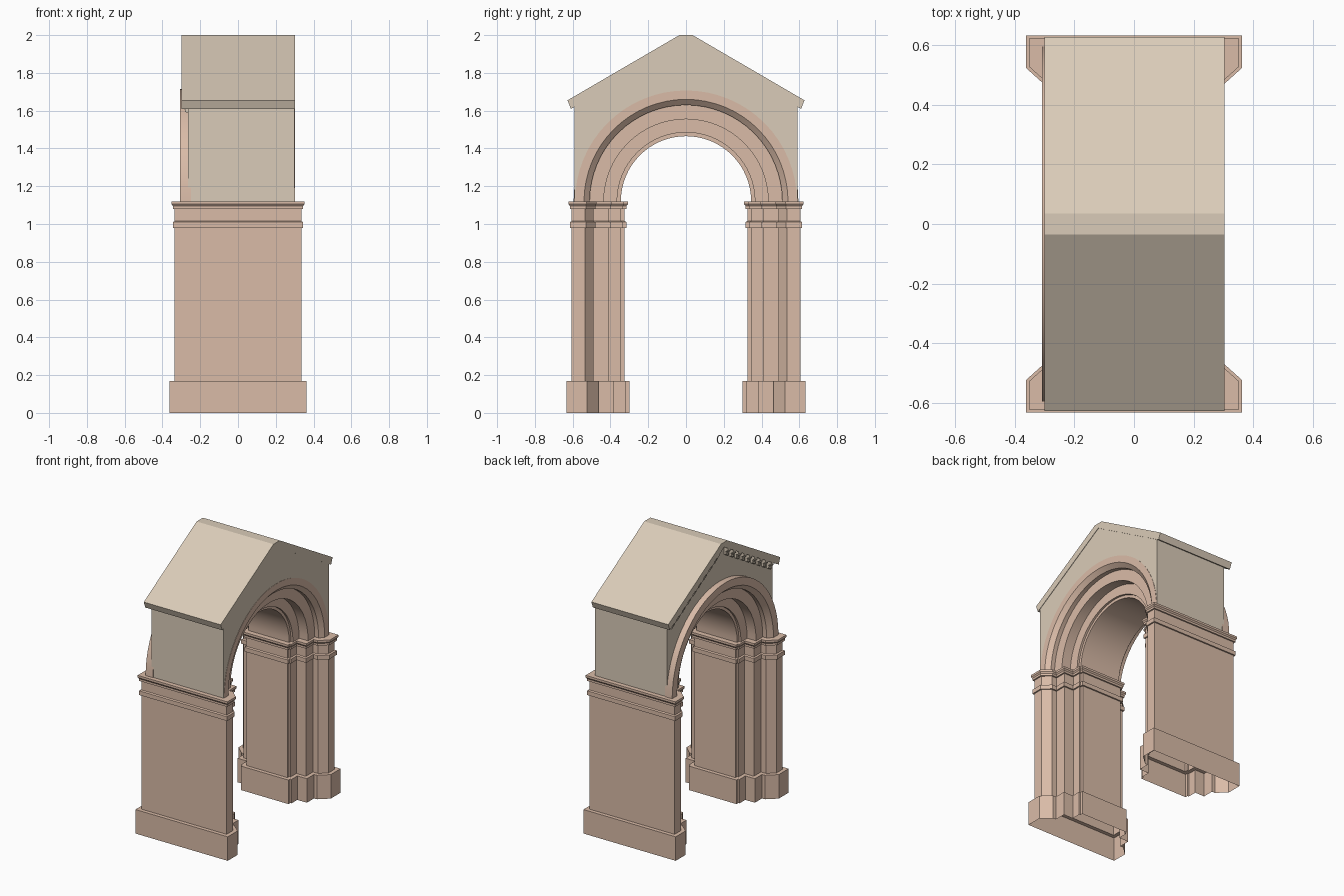
import bpy, bmesh, math
from mathutils import Vector

if "Cube" in bpy.data.objects:
    bpy.data.objects.remove(bpy.data.objects["Cube"])

SPRING = 1.12   # height where the arch starts


def material(name, col):
    m = bpy.data.materials.new(name)
    m.diffuse_color = (*col, 1)
    m.use_nodes = True
    m.node_tree.nodes["Principled BSDF"].inputs["Base Color"].default_value = m.diffuse_color
    return m


STONE = material("pink_stone", (0.70, 0.50, 0.39))
PLASTER = material("pale_plaster", (0.70, 0.60, 0.48))


def finish(name, bm, mat):
    bmesh.ops.recalc_face_normals(bm, faces=bm.faces)
    me = bpy.data.meshes.new(name)
    bm.to_mesh(me)
    bm.free()
    me.materials.append(mat)
    ob = bpy.data.objects.new(name, me)
    bpy.context.collection.objects.link(ob)
    return ob


def loft(bm, rings, closed=True):
    """Skin a list of equally long point rings; returns the vertex rings."""
    vs = [[bm.verts.new(p) for p in r] for r in rings]
    n = len(rings[0])
    for a, b in zip(vs, vs[1:]):
        for i in range(n if closed else n - 1):
            j = (i + 1) % n
            bm.faces.new((a[i], a[j], b[j], b[i]))
    return vs


def prism_x(bm, outline, x0, x1):
    """Extrude a (y, z) outline between two x positions."""
    a, b = loft(bm, [[(x, y, z) for y, z in outline] for x in (x0, x1)])
    bm.faces.new(a)
    bm.faces.new(b)


def mirror_y(ob):
    m = ob.modifiers.new("mirror", 'MIRROR')
    m.use_axis = (False, True, False)


# Piers: stepped plan, offset outwards for plinth, band and impost
half = [(.335, .605), (.335, .535), (.285, .49), (.245, .49), (.245, .41),
        (.17, .41), (.17, .345), (.16, .345), (.16, .325)]
plan = [Vector(p) for p in half + [(-x, y) for x, y in reversed(half)]]


def offset(d):
    out = []
    for i, p in enumerate(plan):
        e1 = (p - plan[i - 1]).normalized()
        e2 = (plan[(i + 1) % len(plan)] - p).normalized()
        n1, n2 = Vector((-e1.y, e1.x)), Vector((-e2.y, e2.x))
        out.append(p + d * (n1 + n2) / (1 + n1.dot(n2)))
    return out


levels = [(.027, 0), (.027, .17), (0, .17), (0, .98), (.01, .98), (.01, 1.01),
          (0, 1.015), (0, 1.08), (.01, 1.08), (.01, 1.095), (.017, 1.105), (.017, SPRING)]
bm = bmesh.new()
rings = loft(bm, [[(p.x, p.y, z) for p in offset(d)] for d, z in levels])
bm.faces.new(rings[-1])
mirror_y(finish("stepped_pier", bm, STONE))

# Arch: stepped (x, radius) section swept through a half circle
section = [(-.308, .595), (-.308, .54), (-.275, .51), (-.245, .51), (-.245, .435),
           (-.175, .435), (-.175, .365), (-.16, .365), (-.16, .345),
           (.16, .345), (.16, .365), (.175, .365), (.175, .435), (.245, .435),
           (.245, .51), (.275, .51), (.302, .54), (.302, .587), (-.25, .587), (-.25, .595)]
SEG = 32
bm = bmesh.new()
loft(bm, [[(x, r * math.cos(math.pi * k / SEG), SPRING + r * math.sin(math.pi * k / SEG))
           for x, r in section] for k in range(SEG + 1)])
arch = finish("stepped_arch", bm, STONE)
bpy.context.view_layer.objects.active = arch
arch.select_set(True)
bpy.ops.object.shade_smooth_by_angle(angle=math.radians(25))

# Gable wall with round opening
SLOPE, RIDGE = .585, 1.965


def rake(y):
    return RIDGE - SLOPE * abs(y)


outline = [(-.59, SPRING), (-.59, rake(.59)), (0, RIDGE), (.59, rake(.59)), (.59, SPRING)]
outline += [(.565 * math.cos(math.pi * k / SEG), SPRING + .565 * math.sin(math.pi * k / SEG))
            for k in range(SEG + 1)]
bm = bmesh.new()
prism_x(bm, outline, -.265, .30)
finish("gable_wall", bm, PLASTER)

# Roof slab with flat ridge and bevelled eaves
side = [(.035, 2.0), (.627, 1.655), (.61, 1.61), (.59, rake(.59))]
bm = bmesh.new()
prism_x(bm, side + [(0, RIDGE)] + [(-y, z) for y, z in reversed(side)], -.30, .303)
finish("roof", bm, PLASTER)

# Scroll brackets under the raking eave
scroll = [(-.262, .01), (-.297, .01), (-.297, -.012), (-.288, -.022), (-.278, -.026),
          (-.282, -.034), (-.280, -.046), (-.272, -.052), (-.262, -.05)]
bm = bmesh.new()
for i in range(9):
    y = .06 + .06 * i
    a, b = loft(bm, [[(x, yy, rake(yy) + z) for x, z in scroll] for yy in (y - .015, y + .015)])
    bm.faces.new(a)
    bm.faces.new(b)
mirror_y(finish("eave_brackets", bm, PLASTER))
